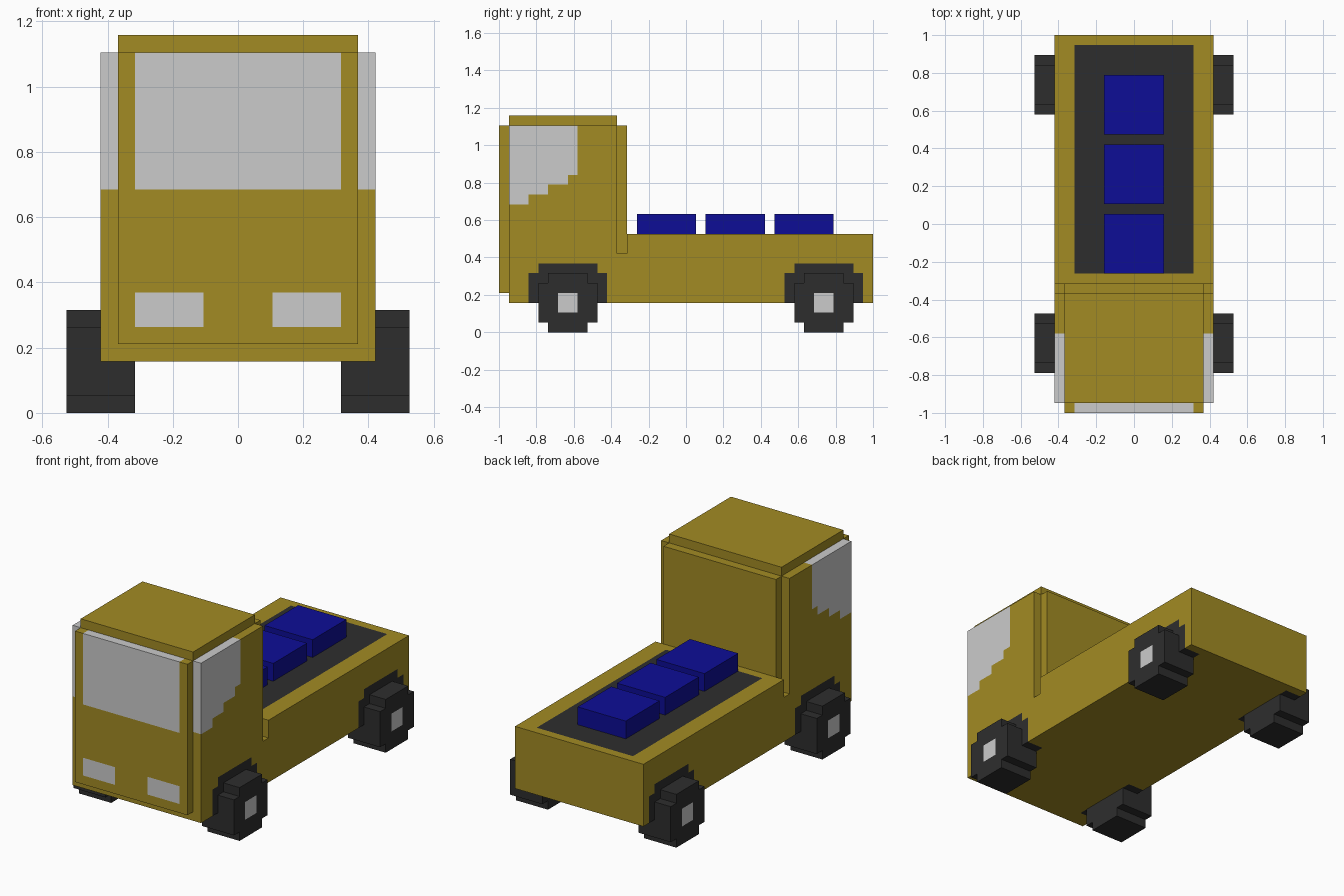
import bpy, bmesh
from mathutils import Vector

if "Cube" in bpy.data.objects:
    bpy.data.objects.remove(bpy.data.objects["Cube"])

V = 2 / 38                      # one block of the model's grid
GOLD, DARK, GLASS, BLUE = range(4)


def material(name, rgb):
    m = bpy.data.materials.new(name)
    m.diffuse_color = (*rgb, 1)
    m.use_nodes = True
    m.node_tree.nodes["Principled BSDF"].inputs["Base Color"].default_value = m.diffuse_color
    return m


MATS = [material("gold_paint", (0.361, 0.258, 0.017)),
        material("dark_rubber", (0.027, 0.027, 0.027)),
        material("pale_glass", (0.597, 0.597, 0.597)),
        material("blue_cargo", (0.004, 0.004, 0.305))]


def prism(name, profile, x0, x1, paint, cuts=((), (), ())):
    """Extrude a (y, z) profile along x, slice it on grid planes, paint faces by rule."""
    bm = bmesh.new()
    face = bm.faces.new([bm.verts.new((x0, y, z)) for y, z in profile])
    ext = bmesh.ops.extrude_face_region(bm, geom=[face], use_keep_orig=True)
    moved = [g for g in ext["geom"] if isinstance(g, bmesh.types.BMVert)]
    bmesh.ops.translate(bm, verts=moved, vec=(x1 - x0, 0, 0))
    bmesh.ops.recalc_face_normals(bm, faces=bm.faces)
    for axis, values in enumerate(cuts):
        for value in values:
            co, no = Vector(), Vector()
            co[axis], no[axis] = value, 1
            bmesh.ops.bisect_plane(bm, geom=bm.verts[:] + bm.edges[:] + bm.faces[:],
                                   plane_co=co, plane_no=no, dist=1e-4)
    for f in bm.faces:
        c = f.calc_center_bounds()
        f.material_index = paint(abs(c.x), c.y, c.z)
    for v in bm.verts:
        v.co = (v.co.x * V, v.co.y * V - 1, v.co.z * V)
    mesh = bpy.data.meshes.new(name)
    bm.to_mesh(mesh)
    bm.free()
    for m in MATS:
        mesh.materials.append(m)
    obj = bpy.data.objects.new(name, mesh)
    bpy.context.collection.objects.link(obj)
    return obj


def box(name, x, y, z, paint, cuts=((), (), ())):
    return prism(name, [(y[0], z[0]), (y[1], z[0]), (y[1], z[1]), (y[0], z[1])],
                 x[0], x[1], paint, cuts)


AXLES = {"front": 7, "rear": 33}


# Body: cab and bed in one side profile, with the groove behind the cab
def body_paint(x, y, z):
    d = min(abs(y - a) for a in AXLES.values())
    if x > 6 and ((d < 4 and z < 6) or (d < 3 and z < 7)):
        return DARK                                   # wheel arches
    if x > 7 and y < 8 and z > 13 + max(0, (y - 0.99) // 2):
        return GLASS                                  # stepped side windows
    if x < 6 and 14 < y < 37 and abs(z - 10) < 0.01:
        return DARK                                   # bed floor
    return GOLD


prism("body", [(1, 3), (38, 3), (38, 10), (13, 10), (13, 8), (12, 8), (12, 21), (1, 21)],
      -8, 8, body_paint,
      ((-7, -6, 6, 7),
       (3, 4, 5, 7, 8, 10, 11, 12, 13, 14, 29, 30, 36, 37),
       (6, 7, 8, 10, 13, 14, 15, 16)))


# Front panel with windscreen and headlights
def front_paint(x, y, z):
    if x < 6 and z > 13:
        return GLASS
    if 2 < x < 6 and 5 < z < 7 and y < 0.01:
        return GLASS
    return GOLD


box("front_panel", (-7, 7), (0, 1), (4, 21), front_paint,
    ((-6, -2, 2, 6), (), (5, 7, 13)))

# Roof and cab back
box("roof", (-7, 7), (1, 12), (21, 22), lambda x, y, z: GOLD)
box("cab_back", (-7, 7), (12, 13), (8, 21), lambda x, y, z: GOLD)

# Cargo boxes
for i, y in enumerate((14, 20.67 + 0.33, 28)):
    box(f"cargo_box_{i + 1}", (-3, 3), (y, y + 6), (10, 12), lambda x, y, z: BLUE)

# Wheels with a pale hub painted on the outer face
for end, a in AXLES.items():
    half = [(2, 0), (2, 1), (3, 1), (3, 5), (2, 5), (2, 6)]
    outline = [(a + y, z) for y, z in half] + [(a - y, z) for y, z in reversed(half)]

    def wheel_paint(x, y, z, a=a):
        return GLASS if x > 9.9 and abs(y - a) < 1 and 2 < z < 4 else DARK

    for side, (x0, x1) in {"right": (6, 10), "left": (-10, -6)}.items():
        prism(f"{end}_{side}_wheel", outline, x0, x1, wheel_paint,
              ((), (a - 2, a - 1, a + 1, a + 2), (1, 2, 4, 5)))
